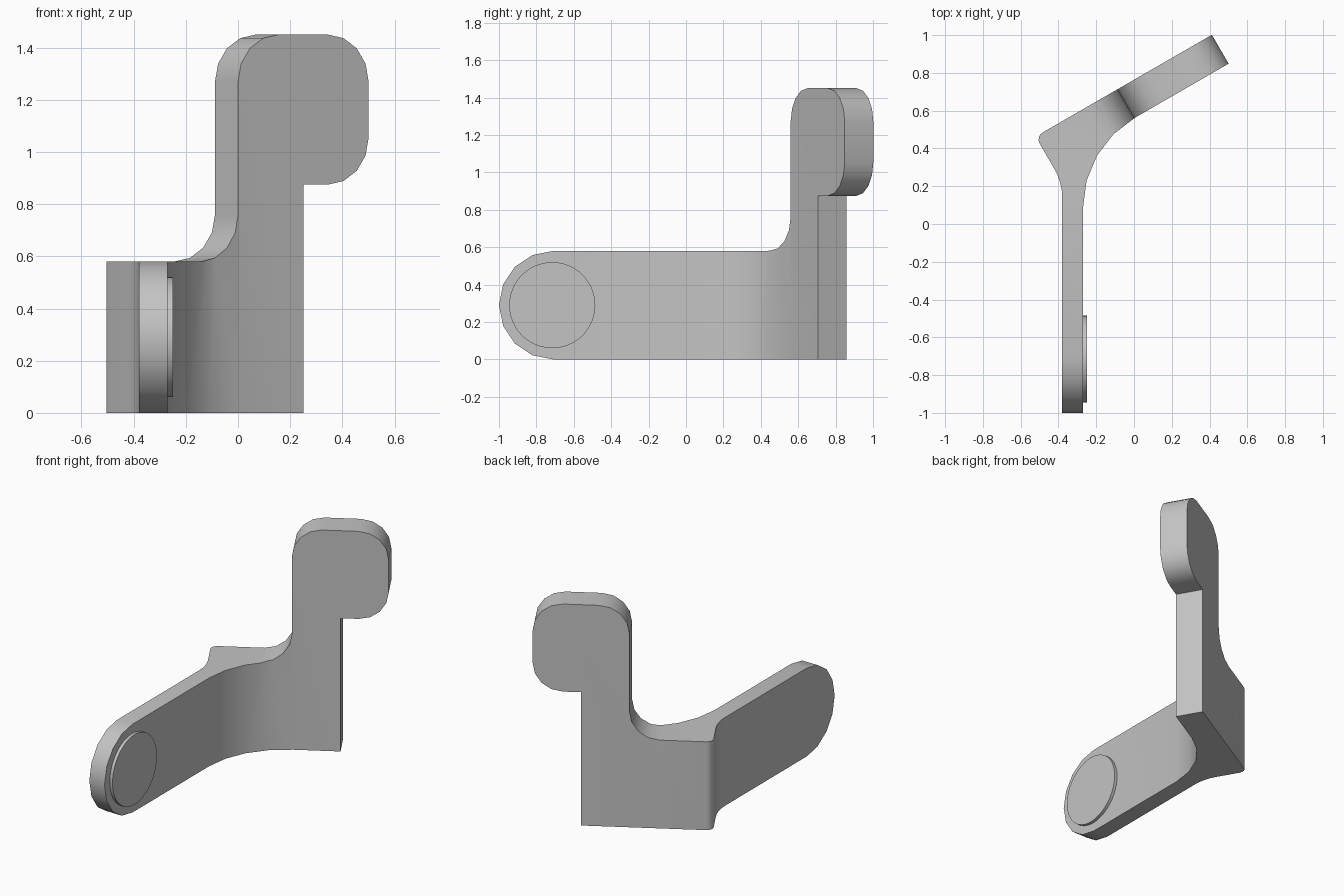
import bpy
import bmesh
import math
from mathutils import Vector

cube = bpy.data.objects.get("Cube")
if cube:
    bpy.data.objects.remove(cube, do_unlink=True)

grey = bpy.data.materials.new("plain grey")
grey.use_nodes = True
colour = (0.55, 0.55, 0.55, 1)
grey.diffuse_color = colour
grey.node_tree.nodes["Principled BSDF"].inputs["Base Color"].default_value = colour

X, Y, Z = Vector((1, 0, 0)), Vector((0, 1, 0)), Vector((0, 0, 1))
tilt = math.radians(30)
ALONG = Vector((math.cos(tilt), math.sin(tilt), 0))      # along the slanted plate
THROUGH = Vector((-math.sin(tilt), math.cos(tilt), 0))   # through its thickness


def rounded(corners, steps=4):
    """Outline with each (x, y, radius) corner replaced by a tangent arc."""
    out = []
    n = len(corners)
    for i, corner in enumerate(corners):
        p = Vector(corner[:2])
        if len(corner) == 2:
            out.append(p)
            continue
        r = corner[2]
        a = (Vector(corners[i - 1][:2]) - p).normalized()
        b = (Vector(corners[(i + 1) % n][:2]) - p).normalized()
        half = a.angle(b) / 2
        centre = p + (a + b).normalized() * (r / math.sin(half))
        start = p + a * (r / math.tan(half)) - centre
        end = p + b * (r / math.tan(half)) - centre
        sweep = math.pi - 2 * half
        for k in range(steps + 1):
            t = k / steps
            arc = start * math.sin((1 - t) * sweep) + end * math.sin(t * sweep)
            out.append(centre + arc / math.sin(sweep))
    return out


def prism(name, outline, across, up, depth, near, far):
    """Extrude a flat outline along the depth direction."""
    bm = bmesh.new()
    verts = [bm.verts.new(across * p[0] + up * p[1] + depth * near) for p in outline]
    face = bm.faces.new(verts)
    res = bmesh.ops.extrude_face_region(bm, geom=[face])
    moved = [v for v in res["geom"] if isinstance(v, bmesh.types.BMVert)]
    bmesh.ops.translate(bm, verts=moved, vec=depth * (far - near))
    bmesh.ops.recalc_face_normals(bm, faces=bm.faces)
    mesh = bpy.data.meshes.new(name)
    bm.to_mesh(mesh)
    bm.free()
    mesh.materials.append(grey)
    obj = bpy.data.objects.new(name, mesh)
    bpy.context.collection.objects.link(obj)
    return obj


def smooth(obj):
    bpy.ops.object.select_all(action='DESELECT')
    obj.select_set(True)
    bpy.context.view_layer.objects.active = obj
    bpy.ops.object.shade_smooth_by_angle(angle=tilt)


# Plan of the bracket: straight arm flaring into the slanted plate
plan = rounded([(-0.38, -1.2), (-0.27, -1.2), (-0.27, 0.404, 0.55),
                (0.6, 0.906), (0.5, 1.052), (-0.521, 0.463, 0.043),
                (-0.38, 0.22, 0.3)])
bracket = prism("bracket", plan, X, Y, Z, -0.1, 1.6)

# Plate elevation: low base, upright neck and rounded pad
elevation = rounded([(-1.5, 0), (0.57, 0), (0.57, 0.875), (0.858, 0.875, 0.18),
                     (0.858, 1.45, 0.18), (0.28, 1.45, 0.18),
                     (0.28, 0.58, 0.18), (-1.5, 0.58)])
plate_cutter = prism("plate_cutter", elevation, ALONG, Z, THROUGH, -2, 2)

# Round nose of the arm
nose = []
for k in range(9):
    a = math.pi * k / 8
    nose.append((-0.71 - 0.29 * math.sin(a), 0.29 - 0.29 * math.cos(a)))
nose += [(-0.71, 2), (1.5, 2), (1.5, -0.5), (-0.71, -0.5)]
nose_cutter = prism("nose_cutter", nose, Y, Z, X, -2, 2)

# Keep only what all three outlines share
for cutter in (plate_cutter, nose_cutter):
    cutter.hide_render = True
    mod = bracket.modifiers.new(cutter.name, 'BOOLEAN')
    mod.operation = 'INTERSECT'
    mod.solver = 'EXACT'
    mod.object = cutter
bpy.context.view_layer.update()
shaped = bpy.data.meshes.new_from_object(
    bracket.evaluated_get(bpy.context.evaluated_depsgraph_get()))
bracket.modifiers.clear()
bracket.data = shaped
for cutter in (plate_cutter, nose_cutter):
    bpy.data.objects.remove(cutter, do_unlink=True)
smooth(bracket)

# Raised round boss on the inner side of the arm
circle = [(-0.715 + 0.23 * math.cos(math.tau * k / 48),
           0.29 + 0.23 * math.sin(math.tau * k / 48)) for k in range(48)]
boss = prism("arm_boss", circle, Y, Z, X, -0.275, -0.25)
smooth(boss)
